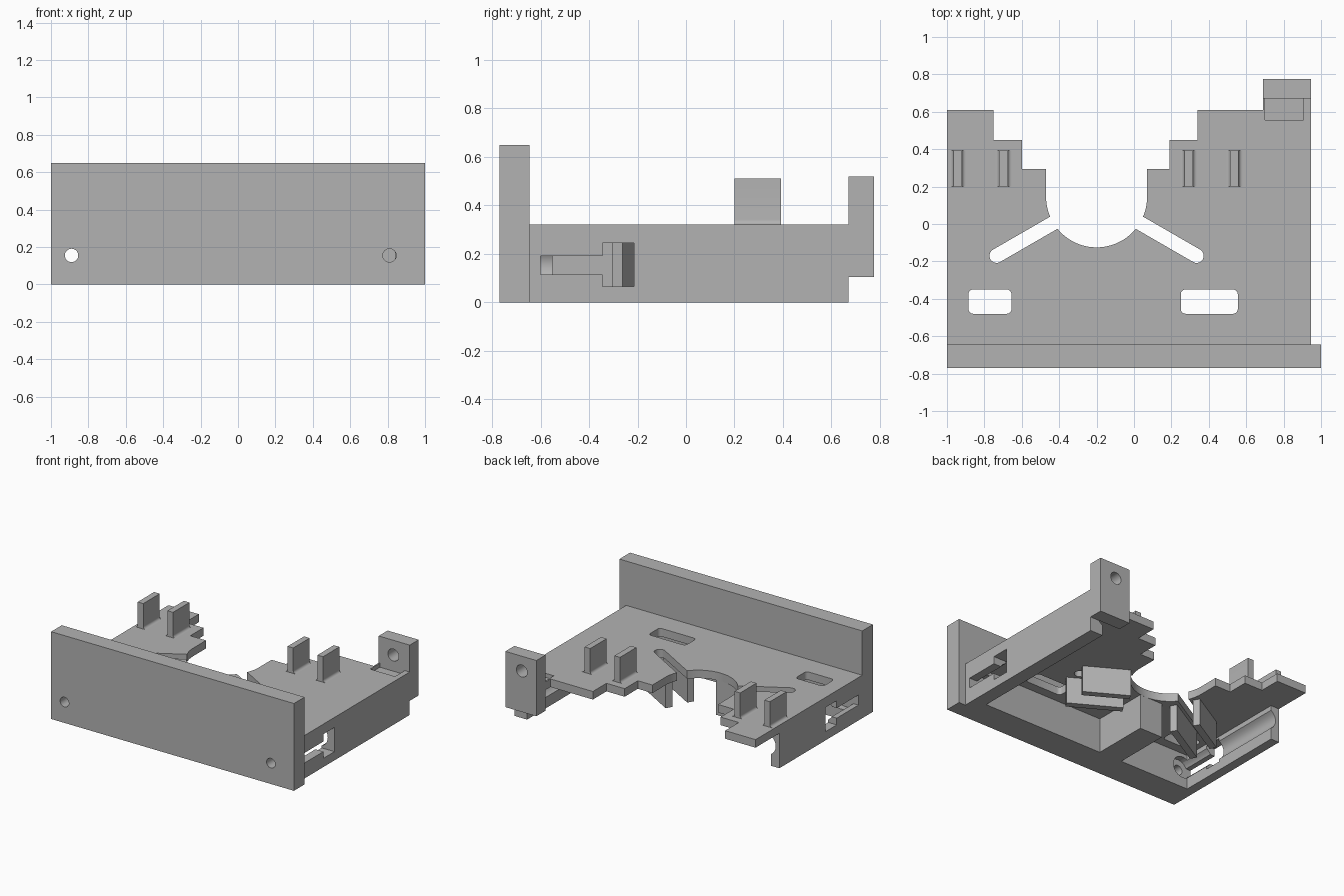
import bpy, bmesh, math
from mathutils import Vector

cube = bpy.data.objects.get("Cube")
if cube:
    bpy.data.objects.remove(cube, do_unlink=True)

grey = bpy.data.materials.new("plain_grey")
grey.use_nodes = True
colour = (0.45, 0.45, 0.45, 1)
grey.diffuse_color = colour
grey.node_tree.nodes["Principled BSDF"].inputs["Base Color"].default_value = colour

MID = -0.2     # mirror line of the cradle
TOP = 0.32     # deck top
UNDER = 0.26   # deck underside


def prism(name, points, low, high, axis="z"):
    """Extrude a 2D outline between two levels along z or y."""
    def place(p, h):
        return (p[0], p[1], h) if axis == "z" else (p[0], h, p[1])
    bm = bmesh.new()
    face = bm.faces.new([bm.verts.new(place(p, low)) for p in points])
    extra = bmesh.ops.extrude_face_region(bm, geom=[face])["geom"]
    shift = Vector(place((0, 0), high - low))
    bmesh.ops.translate(bm, vec=shift, verts=[v for v in extra if isinstance(v, bmesh.types.BMVert)])
    bmesh.ops.recalc_face_normals(bm, faces=bm.faces)
    mesh = bpy.data.meshes.new(name)
    bm.to_mesh(mesh)
    bm.free()
    mesh.materials.append(grey)
    obj = bpy.data.objects.new(name, mesh)
    bpy.context.collection.objects.link(obj)
    return obj


def box(name, x, y, z):
    return prism(name, [(x[0], y[0]), (x[1], y[0]), (x[1], y[1]), (x[0], y[1])], *z)


def arc(cx, cy, r, start, end, n=10):
    angles = [math.radians(start + (end - start) * i / n) for i in range(n + 1)]
    return [(cx + r * math.cos(a), cy + r * math.sin(a)) for a in angles]


def rod(x, z, r, y):
    return prism("bore_cutter", arc(x, z, r, 0, 345, 23), *y, axis="y")


def cut(obj, cutters):
    for c in cutters:
        c.hide_render = True
        mod = obj.modifiers.new("cut", "BOOLEAN")
        mod.operation, mod.solver, mod.object = "DIFFERENCE", "EXACT", c
        bpy.context.view_layer.objects.active = obj
        bpy.ops.object.modifier_apply(modifier=mod.name)
        bpy.data.objects.remove(c, do_unlink=True)


def mirrored(points):
    return [(2 * MID - x, y) for x, y in points]


# Front panel with two screw holes
panel = box("front_panel", (-1, 1), (-0.77, -0.645), (0, 0.65))
cut(panel, [rod(x, 0.155, 0.036, (-0.9, -0.5)) for x in (-0.89, 0.81)])

# Deck with stepped rear edge and round cradle
outline = [(-1, -0.645), (0.945, -0.645), (0.945, 0.67), (0.69, 0.67), (0.69, 0.61),
           (0.34, 0.61), (0.34, 0.45), (0.19, 0.45), (0.19, 0.295), (0.07, 0.295)]
outline += arc(MID, 0.145, 0.27, 0, -180, 40)
outline += [(-0.47, 0.295), (-0.6, 0.295), (-0.6, 0.45), (-0.75, 0.45), (-0.75, 0.61), (-1, 0.61)]
deck = prism("deck", outline, UNDER, TOP)

# Diagonal slots, rounded windows and the shallow screw pocket
along = Vector((math.cos(math.radians(30)), -0.5))
across = Vector((0.5, math.cos(math.radians(30))))
tip = Vector((0.335, -0.17))


def strip(t0, t1, n0, n1):
    return [tuple(tip + along * t + across * n) for t, n in ((t0, n0), (t1, n0), (t1, n1), (t0, n1))]


slot = arc(tip.x, tip.y, 0.038, -120, 60) + [tuple(tip - along * 0.42 + across * s) for s in (0.038, -0.038)]
cutters = [prism("slot_cutter", s, 0.2, 0.4) for s in (slot, mirrored(slot))]
for x0, x1 in ((-0.885, -0.655), (0.25, 0.555)):
    r = 0.025
    corners = ((x1 - r, -0.35 - r, 0), (x0 + r, -0.35 - r, 90), (x0 + r, -0.48 + r, 180), (x1 - r, -0.48 + r, 270))
    pts = [p for cx, cy, a in corners for p in arc(cx, cy, r, a, a + 90, 4)]
    cutters.append(prism("window_cutter", pts, 0.2, 0.4))
cutters.append(box("pocket_cutter", (0.7, 0.905), (0.555, 0.69), (0.29, 0.4)))
cut(deck, cutters)

# Solid band behind the panel and the central rib
band = box("front_band", (-0.93, 0.84), (-0.645, -0.55), (0, UNDER))
cut(band, [rod(x, 0.155, 0.036, (-0.7, -0.5)) for x in (-0.89, 0.81)]
    + [rod(x, 0.155, 0.08, (-0.6, -0.5)) for x in (-0.89, 0.81)])
box("centre_rib", (-0.35, -0.16), (-0.55, -0.125), (0, UNDER))

# Side walls with a lengthwise bore and a stepped opening
for name, x, y, hole in (("right_wall", (-1, -0.93), (-0.645, 0.33), -0.89),
                         ("left_wall", (0.84, 0.945), (-0.645, 0.67), 0.81)):
    wall = box(name, x, y, (0, UNDER))
    wide = (x[0] - 0.05, x[1] + 0.05)
    cut(wall, [rod(hole, 0.155, 0.08, (-0.6, 0.8)),
               box("opening_cutter", wide, (-0.6, -0.3), (0.115, 0.19)),
               box("opening_cutter", wide, (-0.345, -0.215), (0.065, 0.245))])

# Guide walls hanging beside each diagonal slot
for label, n, t in (("rear", (0.06, 0.11), (-0.33, 0.0)), ("front", (-0.11, -0.06), (-0.31, 0.08))):
    pts = strip(t[0], t[1], n[0], n[1])
    prism("left_guide_" + label, pts, 0.06, UNDER)
    prism("right_guide_" + label, mirrored(pts), 0.06, UNDER)

# Rear mounting tab
tab = box("rear_tab", (0.69, 0.945), (0.67, 0.775), (0.105, 0.52))
cut(tab, [rod(0.81, 0.41, 0.045, (0.5, 0.9))])

# Upright fins with flared feet
for i, x in enumerate((-0.943, -0.698, 0.292, 0.537)):
    w, f = 0.023, 0.02
    side = arc(x + w + f, TOP + f, f, 270, 180, 5)
    left = [(2 * x - px, pz) for px, pz in reversed(side)]
    pts = side + [(x + w, 0.51), (x - w, 0.51)] + left
    prism("fin_%d" % (i + 1), pts, 0.2, 0.393, axis="y")

# Smooth only the curved faces
for obj in bpy.context.collection.objects:
    obj.select_set(obj.type == "MESH")
bpy.context.view_layer.objects.active = deck
bpy.ops.object.shade_smooth_by_angle(angle=math.radians(30))
